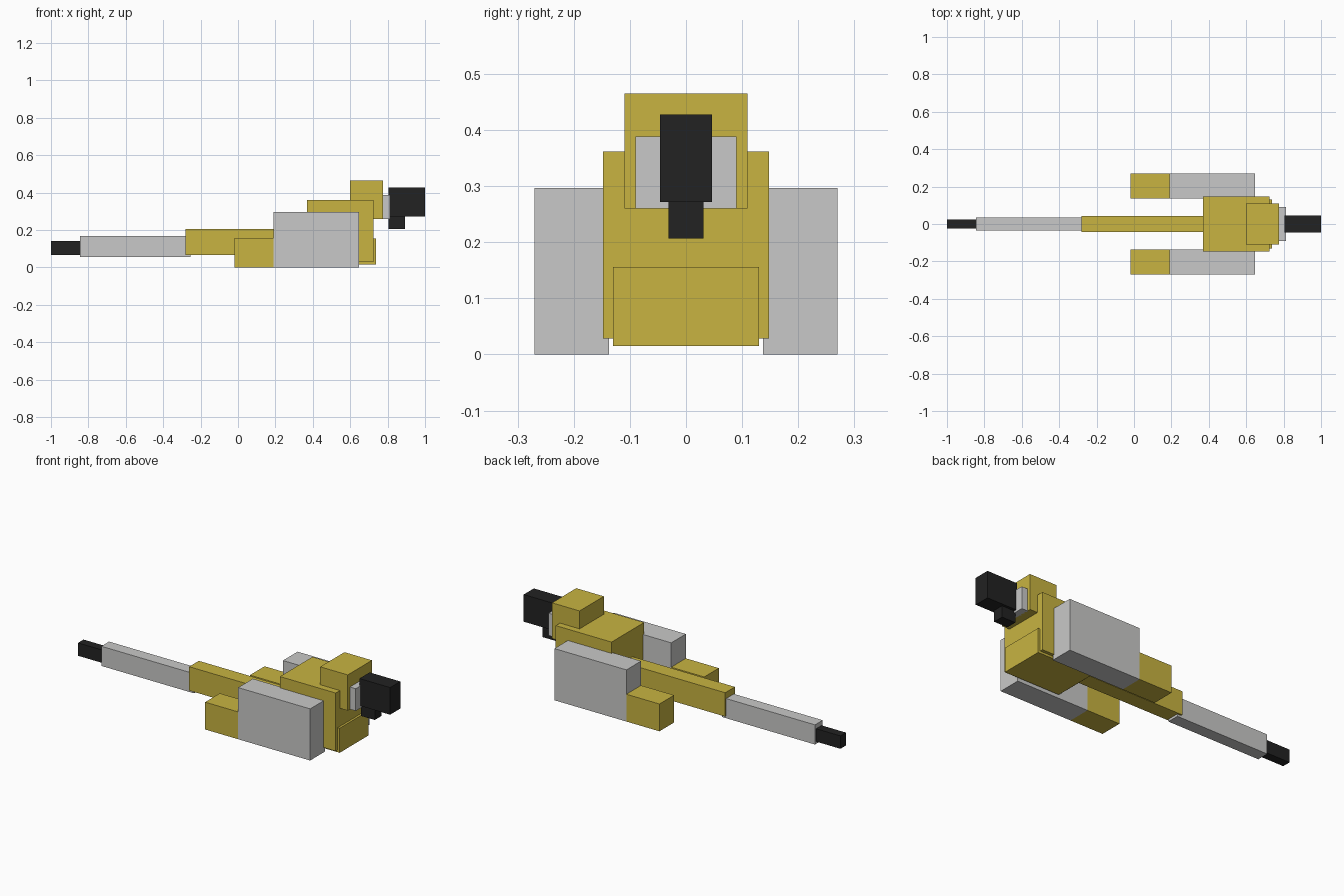
import bpy

if "Cube" in bpy.data.objects:
    bpy.data.objects.remove(bpy.data.objects["Cube"])


def material(name, rgb):
    m = bpy.data.materials.new(name)
    m.diffuse_color = (*rgb, 1)
    m.use_nodes = True
    m.node_tree.nodes["Principled BSDF"].inputs["Base Color"].default_value = m.diffuse_color
    return m


yellow = material("mustard_yellow", (0.578, 0.456, 0.053))
grey = material("light_grey", (0.584, 0.584, 0.578))
black = material("black", (0.016, 0.016, 0.016))


def box(name, mat, x, y, z):
    """Box from (min, max) ranges along each axis."""
    bpy.ops.mesh.primitive_cube_add(size=1, location=[sum(r) / 2 for r in (x, y, z)])
    ob = bpy.context.object
    ob.name = name
    ob.scale = [r[1] - r[0] for r in (x, y, z)]
    bpy.ops.object.transform_apply(location=False, rotation=False, scale=True)
    ob.data.materials.append(mat)
    return ob


def centred(name, mat, x, half_width, z):
    return box(name, mat, x, (-half_width, half_width), z)


# Body and chest
centred("body", yellow, (0.37, 0.725), 0.148, (0.028, 0.362))
centred("chest", yellow, (0.385, 0.738), 0.13, (0.015, 0.156))

# Head, face plate and beak
centred("head", yellow, (0.60, 0.775), 0.11, (0.26, 0.465))
centred("face_plate", grey, (0.77, 0.812), 0.09, (0.26, 0.388))
centred("upper_beak", black, (0.805, 1.0), 0.046, (0.272, 0.428))
centred("lower_beak", black, (0.805, 0.892), 0.031, (0.207, 0.272))

# Tail, tapering in three sections
centred("tail_base", yellow, (-0.28, 0.39), 0.044, (0.068, 0.205))
centred("tail_middle", grey, (-0.845, -0.255), 0.035, (0.055, 0.168))
centred("tail_tip", black, (-1.0, -0.845), 0.025, (0.068, 0.142))

# Folded side limbs, one on each side
for side, y in (("right", (-0.27, -0.137)), ("left", (0.137, 0.27))):
    box(side + "_wing", grey, (0.19, 0.648), y, (0, 0.297))
    box(side + "_wing_end", yellow, (-0.02, 0.19), y, (0, 0.157))
